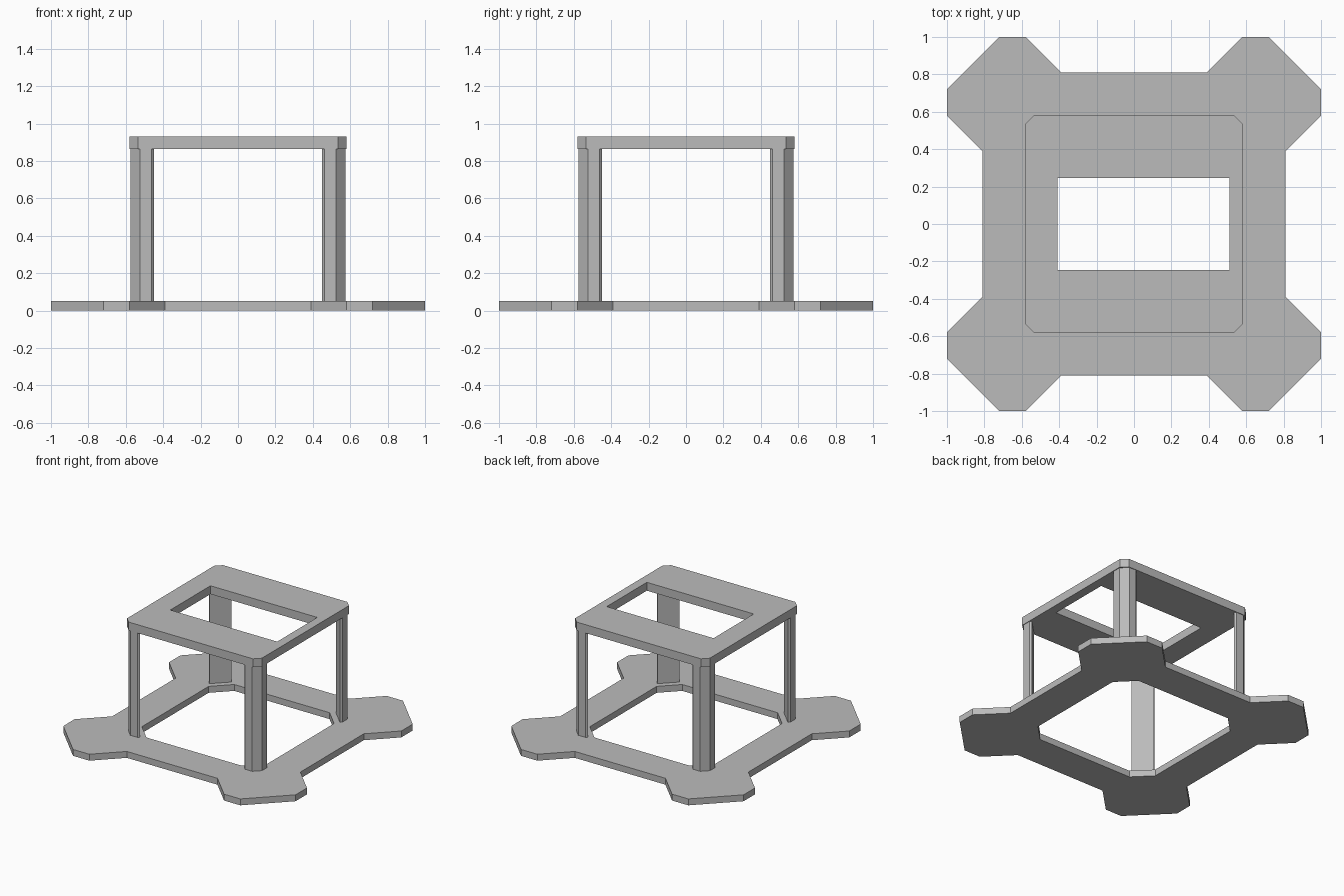
import bpy
import bmesh

cube = bpy.data.objects.get("Cube")
if cube:
    bpy.data.objects.remove(cube, do_unlink=True)

# Single plain grey for the whole stand
grey = bpy.data.materials.new("plain_grey")
grey.use_nodes = True
grey.diffuse_color = (0.5, 0.5, 0.5, 1)
grey.node_tree.nodes["Principled BSDF"].inputs["Base Color"].default_value = grey.diffuse_color


def turn(points, quarters):
    """Rotate outline points about the centre by quarter turns."""
    for _ in range(quarters):
        points = [(-y, x) for x, y in points]
    return points


def ring(corner):
    """Closed outline from one corner repeated four times."""
    return [p for q in range(4) for p in turn(corner, q)]


def slab(name, loops, bottom, top):
    """Extrude an outline, with optional hole outlines, between two heights."""
    bm = bmesh.new()
    for loop in loops:
        verts = [bm.verts.new((x, y, bottom)) for x, y in loop]
        for i, v in enumerate(verts):
            bm.edges.new((verts[i - 1], v))
    bmesh.ops.triangle_fill(bm, edges=bm.edges[:], use_beauty=True)
    result = bmesh.ops.extrude_face_region(bm, geom=bm.faces[:], use_keep_orig=True)
    lifted = [g for g in result["geom"] if isinstance(g, bmesh.types.BMVert)]
    bmesh.ops.translate(bm, verts=lifted, vec=(0, 0, top - bottom))
    bmesh.ops.recalc_face_normals(bm, faces=bm.faces[:])
    mesh = bpy.data.meshes.new(name)
    bm.to_mesh(mesh)
    bm.free()
    mesh.materials.append(grey)
    obj = bpy.data.objects.new(name, mesh)
    bpy.context.collection.objects.link(obj)
    return obj


BASE_TOP, PLATE_BOTTOM, PLATE_TOP = 0.05, 0.865, 0.93

# Base frame with four flared feet and a chamfered opening
foot = [(0.81, 0.39), (1, 0.58), (1, 0.72), (0.72, 1), (0.58, 1), (0.39, 0.81)]
opening = [(0.54, 0.41), (0.41, 0.54)]
slab("base_frame", [ring(foot), ring(opening)], 0, BASE_TOP)

# Corner posts, six-sided with a flat inner face
post = [(0.575, 0.525), (0.525, 0.575), (0.463, 0.575),
        (0.45, 0.562), (0.562, 0.45), (0.575, 0.463)]
for q, place in enumerate(("back_left", "back_right", "front_right", "front_left")):
    slab(place + "_post", [turn(post, q)], BASE_TOP, PLATE_BOTTOM)

# Top plate with an off-centre rectangular window
plate_corner = [(0.58, 0.535), (0.535, 0.58)]
window = [(-0.41, -0.247), (0.51, -0.247), (0.51, 0.247), (-0.41, 0.247)]
slab("top_plate", [ring(plate_corner), window], PLATE_BOTTOM, PLATE_TOP)
